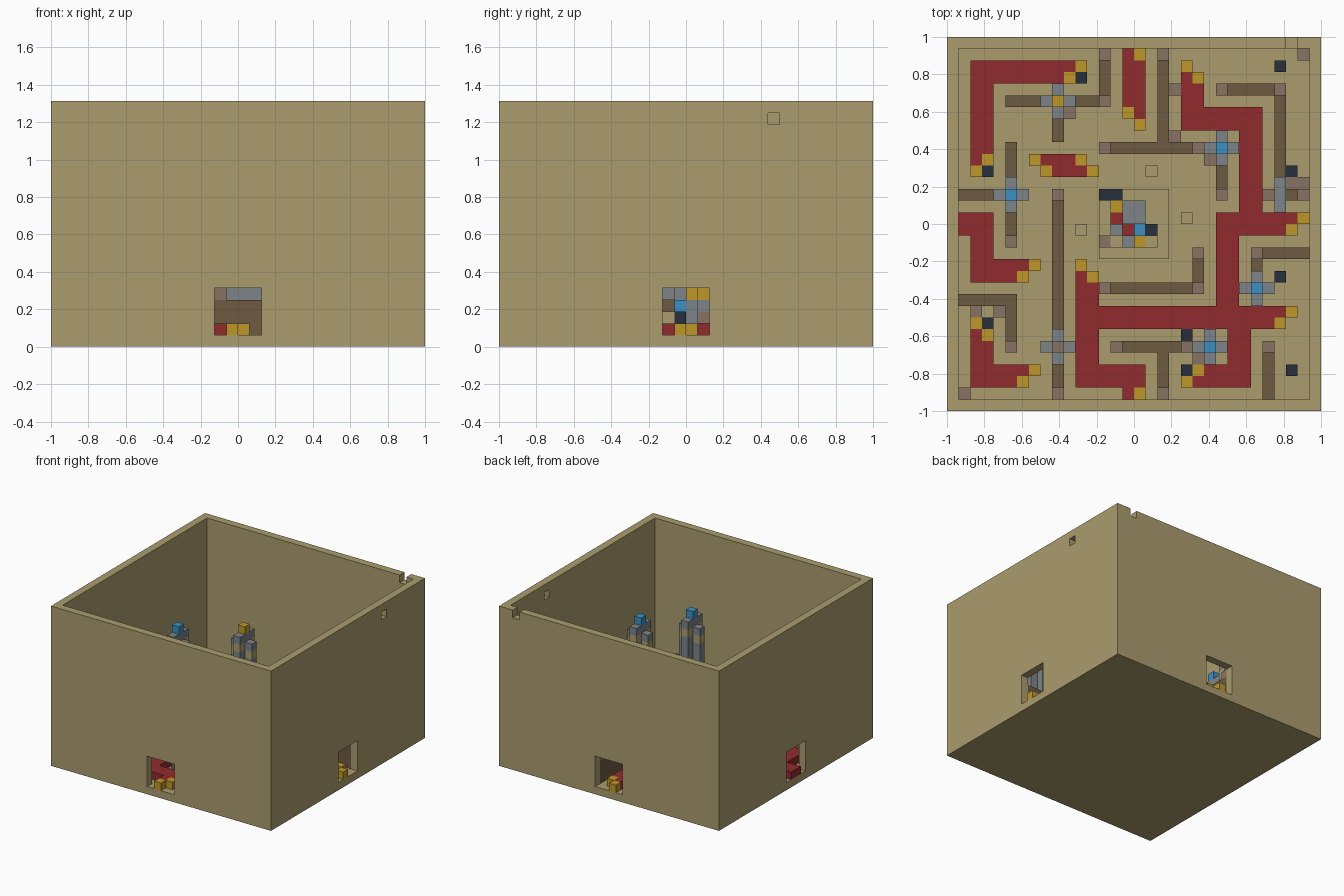
import bpy
import bmesh

# The layout is a 32 x 32 grid of blocks: columns run from left, rows from the back
GRID, TALL = 32, 21
UNIT = 2 / GRID

if "Cube" in bpy.data.objects:
    bpy.data.objects.remove(bpy.data.objects["Cube"])


def material(name, rgb):
    mat = bpy.data.materials.new(name)
    mat.use_nodes = True
    colour = (*rgb, 1)
    mat.diffuse_color = colour
    for node in mat.node_tree.nodes:
        if node.type == "BSDF_PRINCIPLED":
            node.inputs["Base Color"].default_value = colour
            node.inputs["Roughness"].default_value = 0.9
    return mat


sand = material("sand", (.41, .335, .158))
red = material("carpet red", (.28, .024, .027))
gold = material("gold", (.515, .31, .023))
brown = material("dark brown", (.15, .105, .051))
mauve = material("mauve stone", (.25, .17, .127))
grey = material("grey stone", (.2, .23, .25))
blue = material("lamp blue", (.045, .28, .54))
navy = material("dark navy", (.02, .03, .044))


def place(c, r, z):
    """Grid corner to model position."""
    return ((c - GRID / 2) * UNIT, (GRID / 2 - r) * UNIT, z * UNIT)


def box(name, low, high, mat):
    """Plain box between two grid corners."""
    a, b = place(*low), place(*high)
    bm = bmesh.new()
    bmesh.ops.create_cube(bm, size=1)
    for v in bm.verts:
        v.co = [(a[i] + b[i]) / 2 + v.co[i] * abs(b[i] - a[i]) for i in range(3)]
    return finish(name, bm, mat)


def finish(name, bm, mat):
    mesh = bpy.data.meshes.new(name)
    bmesh.ops.recalc_face_normals(bm, faces=bm.faces)
    bm.to_mesh(mesh)
    bm.free()
    mesh.materials.append(mat)
    obj = bpy.data.objects.new(name, mesh)
    bpy.context.scene.collection.objects.link(obj)
    return obj


def blocks(name, cells, mat):
    """Join grid cells into one mesh, keeping only the outer faces."""
    bm = bmesh.new()
    cells = set(cells)
    for cell in cells:
        for axis in range(3):
            for side in (0, 1):
                beside = list(cell)
                beside[axis] += 2 * side - 1
                if tuple(beside) in cells:
                    continue
                corners = []
                for u, v in ((0, 0), (1, 0), (1, 1), (0, 1)):
                    corner = list(cell)
                    corner[axis] += side
                    corner[axis - 2] += u
                    corner[axis - 1] += v
                    corners.append(bm.verts.new(place(*corner)))
                bm.faces.new(corners)
    bmesh.ops.remove_doubles(bm, verts=bm.verts, dist=UNIT / 100)
    return finish(name, bm, mat)


def fill(runs, low=1, high=1):
    """Cells of rectangles (column, row, last column, last row)."""
    return {(c, r, z) for a, b, d, e in runs for c in range(a, d + 1)
            for r in range(b, e + 1) for z in range(low, high + 1)}


def spots(points, low=1, high=1):
    return fill([(c, r, c, r) for c, r in points], low, high)


# Outer shell with a room, four doorways, a spy hole and a rim notch cut out
shell = box("outer_walls", (0, 0, 0), (GRID, GRID, TALL), sand)
cuts = {
    "room": ((1, 1, 1), (31, 31, 23)),
    "doors_left_right": ((-1, 14, 1), (33, 18, 5)),
    "doors_front_back": ((14, -1, 1), (18, 33, 5)),
    "spy_hole": ((30, 8, 19), (33, 9, 20)),
    "rim_notch": ((29, -1, 20), (30, 2, 23)),
}
for label, (low, high) in cuts.items():
    cutter = box(label + "_cutter", low, high, sand)
    cutter.hide_render = True
    cutter.hide_set(True)
    mod = shell.modifiers.new(label, "BOOLEAN")
    mod.operation, mod.solver, mod.object = "DIFFERENCE", "EXACT", cutter

# Carpet paths with gold end blocks
ends = spots([
    (11, 2), (10, 3), (3, 10), (2, 11), (16, 1), (15, 0), (15, 6), (16, 7),
    (20, 2), (21, 3), (30, 15), (31, 16), (29, 16), (29, 23), (28, 24),
    (21, 28), (20, 29), (11, 19), (12, 20), (16, 30), (15, 31), (7, 10),
    (8, 11), (11, 10), (12, 11), (7, 19), (6, 20), (2, 24), (3, 25),
    (7, 28), (6, 29)])
carpet = fill([
    (2, 2, 10, 3), (2, 4, 3, 10), (15, 1, 15, 5), (16, 2, 16, 6),
    (20, 3, 20, 7), (21, 4, 21, 7), (22, 6, 26, 7), (25, 8, 26, 14),
    (23, 15, 29, 16), (23, 17, 24, 22), (11, 23, 28, 24), (24, 25, 25, 27),
    (21, 28, 25, 29), (11, 20, 12, 29), (13, 28, 16, 29), (15, 30, 15, 30),
    (8, 10, 10, 10), (9, 11, 11, 11), (0, 15, 3, 16), (2, 17, 3, 18),
    (2, 19, 6, 20), (2, 25, 3, 27), (2, 28, 6, 29)])
blocks("carpet_paths", carpet - ends, red)
blocks("carpet_ends", ends, gold)

# Low maze walls
caps = [
    (13, 1), (13, 5), (18, 1), (13, 9), (21, 9), (23, 13), (23, 4), (28, 4),
    (5, 17), (9, 13), (5, 26), (13, 21), (21, 21), (21, 18), (26, 18),
    (14, 26), (20, 26), (18, 30), (9, 30), (27, 26), (27, 13), (30, 13)]
maze = fill([
    (5, 5, 7, 5), (11, 5, 12, 5), (13, 2, 13, 4), (9, 7, 9, 8),
    (18, 2, 18, 8), (14, 9, 20, 9), (23, 11, 23, 12), (24, 4, 28, 4),
    (28, 5, 28, 11), (5, 9, 5, 11), (5, 15, 5, 16), (1, 13, 3, 13),
    (9, 14, 9, 24), (9, 28, 9, 29), (1, 22, 5, 22), (5, 23, 5, 25),
    (14, 21, 20, 21), (21, 19, 21, 20), (27, 18, 30, 18), (26, 19, 26, 19),
    (15, 26, 19, 26), (18, 27, 18, 29), (27, 27, 27, 30), (29, 13, 29, 13)],
    high=3) | spots(caps, high=3)
blocks("maze_walls", maze, brown)
blocks("maze_wall_caps", spots(caps, 4, 4), mauve)
blocks("loose_stones", spots([
    (19, 4), (19, 8), (10, 6), (22, 10), (2, 23), (4, 23), (21, 27),
    (1, 30), (30, 1), (29, 12), (30, 12)]), mauve)

# Cross-shaped towers: a tall core with arms stepping down around it
stone, bands = set(), set()


def tower(c, r, top):
    stone.update(spots([(c, r)], 1, top - 2))
    for arms, peak in (([(c, r - 1), (c, r + 1)], top - 2),
                       ([(c - 1, r), (c + 1, r)], top - 3)):
        stone.update(spots(arms, 2, peak))
        bands.update(spots(arms, peak - 1, peak - 1))


lamps = [(5, 13), (23, 9), (26, 21), (22, 26)]
for c, r in lamps:
    tower(c, r, 13)
tower(9, 5, 11)
tower(9, 26, 7)
blocks("tower_stones", stone - bands, grey)
blocks("tower_bands", bands, sand)
blocks("tower_lamps", spots(lamps, 12, 12), blue)
blocks("tower_gold_top", spots([(9, 5)], 10, 10), gold)
blocks("tower_stone_top", spots([(9, 26)], 6, 6), mauve)

# Ruined tower beside the doorway
sides = [(28, 12), (28, 14)]
blocks("ruin_base", spots(sides, 2, 2), mauve)
blocks("ruin_stones", spots(sides, 3, 3) | spots(sides, 5, 5)
       | spots([(28, 13)], 1, 5), grey)
blocks("ruin_gold", spots(sides, 4, 4), gold)

# Central platform and the shrine on it
blocks("platform", fill([(13, 13, 18, 18)]) | fill([(14, 17, 17, 17)], 2, 2)
       | spots([(17, 17)], 5, 5), sand)
blocks("shrine_stones", fill([(15, 14, 16, 15)], 2, 3)
       | fill([(15, 14, 16, 15)], 5, 5) | spots([(14, 16)], 2, 4)
       | fill([(15, 17, 17, 17)], 4, 4), grey)
blocks("shrine_gold", fill([(15, 14, 16, 15)], 4, 4) | spots([(14, 14)], 2, 2)
       | spots([(16, 17)], 5, 5), gold)
blocks("shrine_carpet", spots([(14, 15), (15, 16)], 2, 2), red)
blocks("shrine_lamp", spots([(16, 16)], 3, 3), blue)
blocks("shrine_stone", spots([(13, 17)], 2, 2), mauve)
blocks("shrine_dark_blocks", spots([(13, 13), (14, 13), (17, 16), (16, 16)], 2, 2), navy)

# Scattered floor blocks
blocks("dark_blocks", spots([
    (28, 2), (11, 3), (3, 11), (29, 11), (28, 20), (3, 24), (20, 25),
    (20, 28), (29, 28)]), navy)
blocks("sand_blocks", spots([(17, 11), (20, 15), (11, 16)]), sand)
